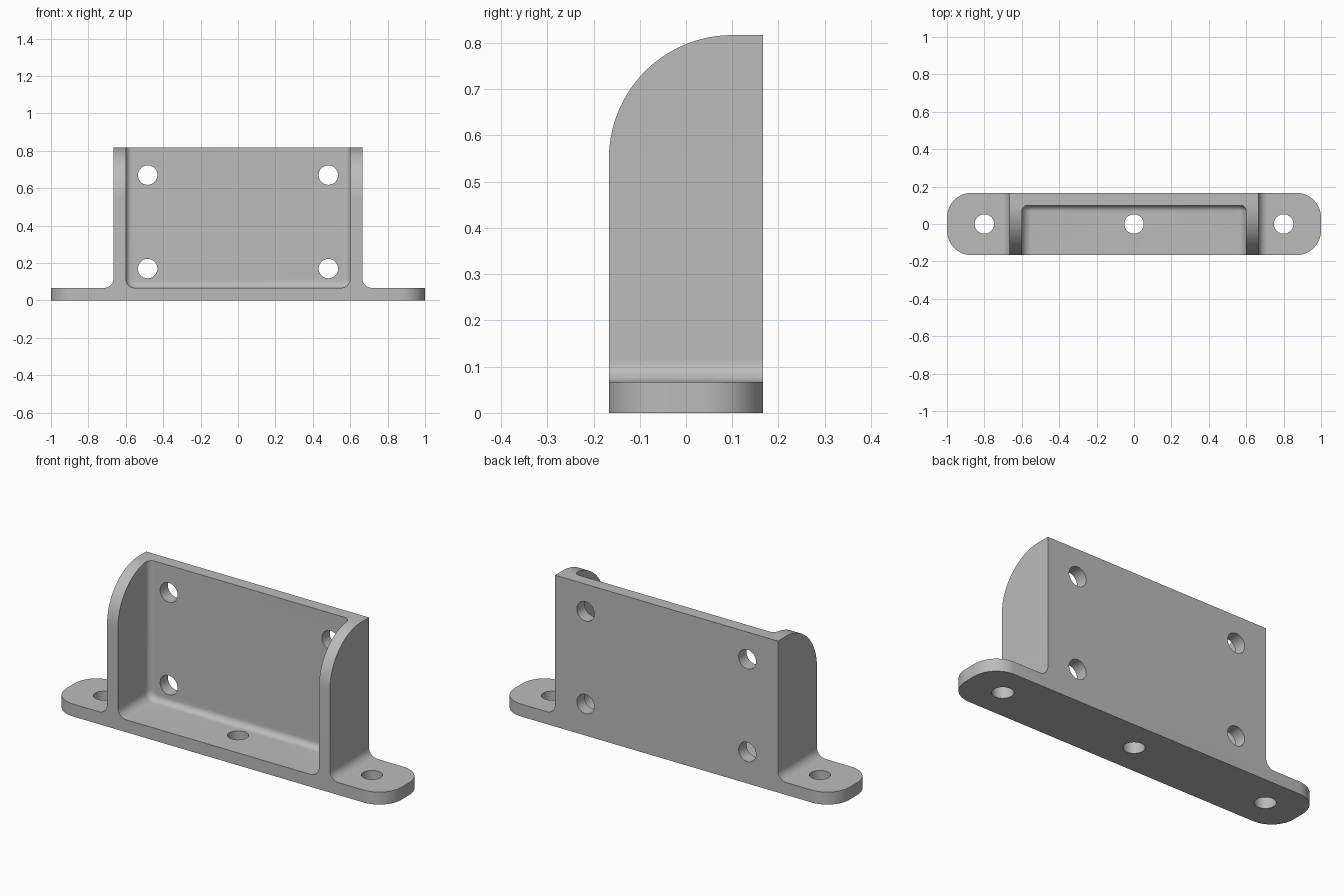
import bpy, bmesh, math
from mathutils import Vector

cube = bpy.data.objects.get("Cube")
if cube:
    bpy.data.objects.remove(cube, do_unlink=True)

LENGTH, DEPTH, HEIGHT = 1.0, 0.1667, 0.817   # half length, half depth, full height
WALL_OUT, WALL_IN, FLOOR, BACK = 0.665, 0.6, 0.067, 0.1

grey = bpy.data.materials.new("plain grey")
grey.use_nodes = True
grey.diffuse_color = (0.5, 0.5, 0.5, 1)
grey.node_tree.nodes["Principled BSDF"].inputs["Base Color"].default_value = grey.diffuse_color


def rounded(corners, steps=12):
    """Outline from (a, b, radius) corners, each right angle replaced by an arc."""
    points = []
    for i, (a, b, r) in enumerate(corners):
        p = Vector((a, b))
        if not r:
            points.append(p)
            continue
        u = (Vector(corners[i - 1][:2]) - p).normalized() * r
        v = (Vector(corners[(i + 1) % len(corners)][:2]) - p).normalized() * r
        for k in range(steps + 1):
            t = math.pi / 2 * k / steps
            points.append(p + u * (1 - math.sin(t)) + v * (1 - math.cos(t)))
    return points


def prism(name, outline, axis, start, end, end_bevel=0):
    """Extrude an outline along an axis, optionally rounding the rim of the end cap."""
    def place(p, d):
        return {"x": (d, p.x, p.y), "y": (p.x, d, p.y), "z": (p.x, p.y, d)}[axis]
    bm = bmesh.new()
    near = [bm.verts.new(place(p, start)) for p in outline]
    far = [bm.verts.new(place(p, end)) for p in outline]
    bm.faces.new(near)
    cap = bm.faces.new(far)
    n = len(outline)
    for i in range(n):
        j = (i + 1) % n
        bm.faces.new((near[i], near[j], far[j], far[i]))
    bmesh.ops.recalc_face_normals(bm, faces=bm.faces)
    if end_bevel:
        bmesh.ops.bevel(bm, geom=list(cap.edges), offset=end_bevel, segments=8,
                        profile=0.5, affect="EDGES")
    mesh = bpy.data.meshes.new(name)
    bm.to_mesh(mesh)
    bm.free()
    mesh.materials.append(grey)
    obj = bpy.data.objects.new(name, mesh)
    bpy.context.collection.objects.link(obj)
    return obj


def circle(a, b, r=0.052, sides=40):
    return [Vector((a + r * math.cos(math.tau * k / sides),
                    b + r * math.sin(math.tau * k / sides))) for k in range(sides)]


def combine(target, tool, operation):
    """Apply a boolean and discard the tool."""
    bpy.context.view_layer.objects.active = target
    mod = target.modifiers.new("cut", "BOOLEAN")
    mod.operation, mod.solver, mod.object = operation, "EXACT", tool
    bpy.ops.object.modifier_apply(modifier=mod.name)
    bpy.data.objects.remove(tool, do_unlink=True)


# Front silhouette: foot with tabs, filleted into the upright box
right_half = [(LENGTH, 0, 0), (LENGTH, FLOOR, 0), (WALL_OUT, FLOOR, 0.05), (WALL_OUT, HEIGHT, 0)]
left_half = [(-x, z, r) for x, z, r in reversed(right_half)]
bracket = prism("mounting_bracket", rounded(right_half + left_half), "y", -DEPTH, DEPTH)

# Rounded tab ends in plan
plan = [(sx * LENGTH, sy * (DEPTH + 0.0), 0.133)
        for sx, sy in ((-1, -1), (1, -1), (1, 1), (-1, 1))]
combine(bracket, prism("plan_tool", rounded(plan, 16), "z", -0.1, 1), "INTERSECT")

# Large curve at the upper front of the side walls
side = [(-DEPTH, -0.1, 0), (DEPTH, -0.1, 0), (DEPTH, HEIGHT, 0), (-DEPTH, HEIGHT, 0.267)]
combine(bracket, prism("side_tool", rounded(side, 28), "x", -1.2, 1.2), "INTERSECT")

# Open pocket with rounded inner corners
pocket = [(-WALL_IN, FLOOR, 0.05), (WALL_IN, FLOOR, 0.05), (WALL_IN, 1.2, 0), (-WALL_IN, 1.2, 0)]
combine(bracket, prism("pocket_tool", rounded(pocket), "y", -0.4, BACK, 0.033), "DIFFERENCE")

# Screw holes through the back plate and the foot
for x in (-0.483, 0.483):
    for z in (0.17, 0.67):
        combine(bracket, prism("hole_tool", circle(x, z), "y", 0, 0.3), "DIFFERENCE")
for x in (-0.8, 0, 0.8):
    combine(bracket, prism("hole_tool", circle(x, 0), "z", -0.1, 0.2), "DIFFERENCE")

# Smooth curves, crisp edges
bpy.ops.object.select_all(action="DESELECT")
bracket.select_set(True)
bpy.context.view_layer.objects.active = bracket
bpy.ops.object.shade_smooth_by_angle(angle=math.radians(30))
